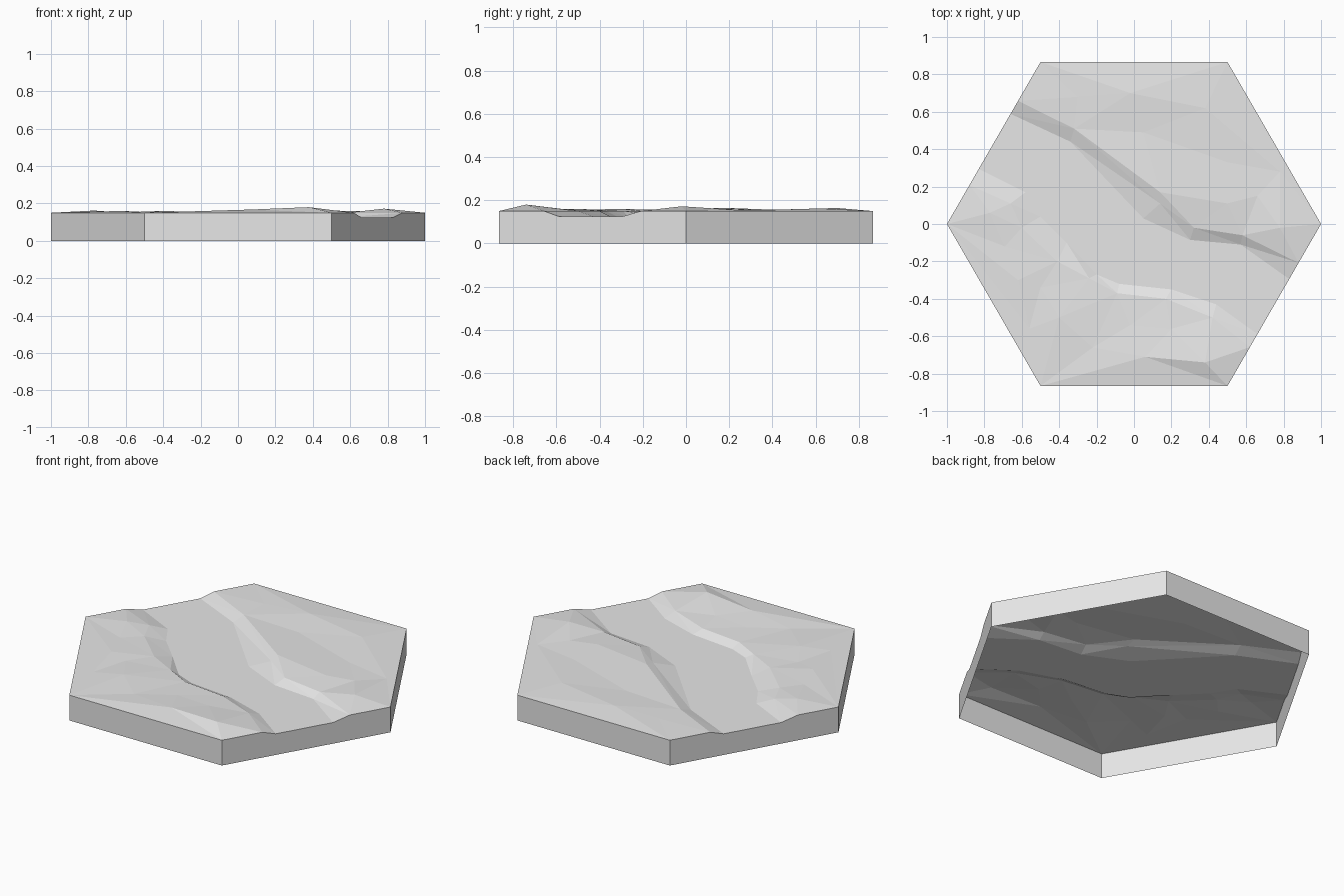
import bpy
import bmesh
import math
from mathutils import Vector, geometry

cube = bpy.data.objects.get("Cube")
if cube:
    bpy.data.objects.remove(cube, do_unlink=True)

RIM, BED = 0.15, 0.125

stone = bpy.data.materials.new("light_grey")
stone.use_nodes = True
grey = (0.8, 0.8, 0.8, 1)
stone.diffuse_color = grey
stone.node_tree.nodes["Principled BSDF"].inputs["Base Color"].default_value = grey

# River banks: crest and foot of each slope, running left to right
north_crest = [(-.62, .658), (-.32, .51), (.14, .11), (.32, -.02), (.58, -.06), (.88, -.208)]
north_foot = [(-.66, .589), (-.34, .44), (.05, .03), (.3, -.085), (.57, -.11), (.83, -.294)]
south_foot = [(-.83, .294), (-.58, .17), (-.5, .04), (-.36, -.1), (-.2, -.27),
              (-.08, -.32), (.2, -.35), (.44, -.43), (.66, -.589)]
south_crest = [(-.88, .208), (-.66, .11), (-.6, -.02), (-.41, -.2), (-.24, -.29),
               (-.09, -.37), (.17, -.4), (.42, -.5), (.62, -.658)]

# Low knolls scattered over both meadows: x, y, height above the rim
knolls = [(.38, -.74, .03), (.06, -.71, .017), (.2, -.56, .008), (-.02, -.54, .004),
          (-.4, -.5, .01), (-.22, -.66, .004), (-.62, -.3, .01), (-.56, -.56, .004),
          (-.77, .06, .012), (-.69, -.12, .005), (-.5, -.34, .003),
          (.78, -.02, .022), (.5, .11, .012), (.14, .17, .015), (.05, .49, .003),
          (.5, .33, .004), (.66, .15, .008), (-.02, .7, .014), (.38, .62, .012),
          (-.3, .68, .004), (.78, .28, .002)]

verts, heights, edges = [], [], []


def add_line(points, z):
    """Add a chain of points whose segments stay as edges."""
    start = len(verts)
    for i, (x, y) in enumerate(points):
        verts.append(Vector((x, y)))
        heights.append(z)
        if i:
            edges.append((start + i - 1, start + i))


corners = [(math.cos(math.radians(a)), math.sin(math.radians(a))) for a in range(0, 360, 60)]


def snap_to_rim(point):
    """Push a river mouth exactly on the slanted side of the hexagon."""
    x, y = point
    return x, math.copysign((1 - abs(x)) * math.sqrt(3), y)


banks = [(north_crest, RIM), (north_foot, BED), (south_foot, BED), (south_crest, RIM)]
for line, z in banks:
    line[0], line[-1] = snap_to_rim(line[0]), snap_to_rim(line[-1])
    add_line(line, z)

# Rim outline passes through every river mouth
mouths = [line[end] for line, z in banks for end in (0, -1)]
outline = sorted(corners + mouths, key=lambda p: math.atan2(p[1], p[0]))
rim_ids = []
for p in outline:
    if p in mouths:
        rim_ids.append(next(i for i, v in enumerate(verts) if (v - Vector(p)).length < 1e-5))
    else:
        rim_ids.append(len(verts))
        verts.append(Vector(p))
        heights.append(RIM)
edges += list(zip(rim_ids, rim_ids[1:] + rim_ids[:1]))

for x, y, rise in knolls:
    verts.append(Vector((x, y)))
    heights.append(RIM + rise)

# Triangulate the ground between the outline, the banks and the knolls
co, _, faces, origins, _, _ = geometry.delaunay_2d_cdt(verts, edges, [], 0, 1e-5)
bm = bmesh.new()
ground = [bm.verts.new((p.x, p.y, heights[src[0]] if src else RIM)) for p, src in zip(co, origins)]
for face in faces:
    # skip slivers outside the hexagon's straight sides
    a, b, c = (co[i] for i in face)
    if abs((b - a).cross(c - a)) > 1e-5:
        bm.faces.new([ground[i] for i in face])

# Side walls hang from the rim; the underside stays open
bmesh.ops.recalc_face_normals(bm, faces=bm.faces)
if sum(f.normal.z for f in bm.faces) < 0:
    bmesh.ops.reverse_faces(bm, faces=bm.faces)
border = [e for e in bm.edges if e.is_boundary]
wall = bmesh.ops.extrude_edge_only(bm, edges=border)
for v in wall["geom"]:
    if isinstance(v, bmesh.types.BMVert):
        v.co.z = 0
bmesh.ops.recalc_face_normals(bm, faces=bm.faces)
if sum(f.normal.z for f in bm.faces) < 0:
    bmesh.ops.reverse_faces(bm, faces=bm.faces)

mesh = bpy.data.meshes.new("river_tile")
bm.to_mesh(mesh)
bm.free()
mesh.materials.append(stone)
tile = bpy.data.objects.new("river_tile", mesh)
bpy.context.collection.objects.link(tile)
